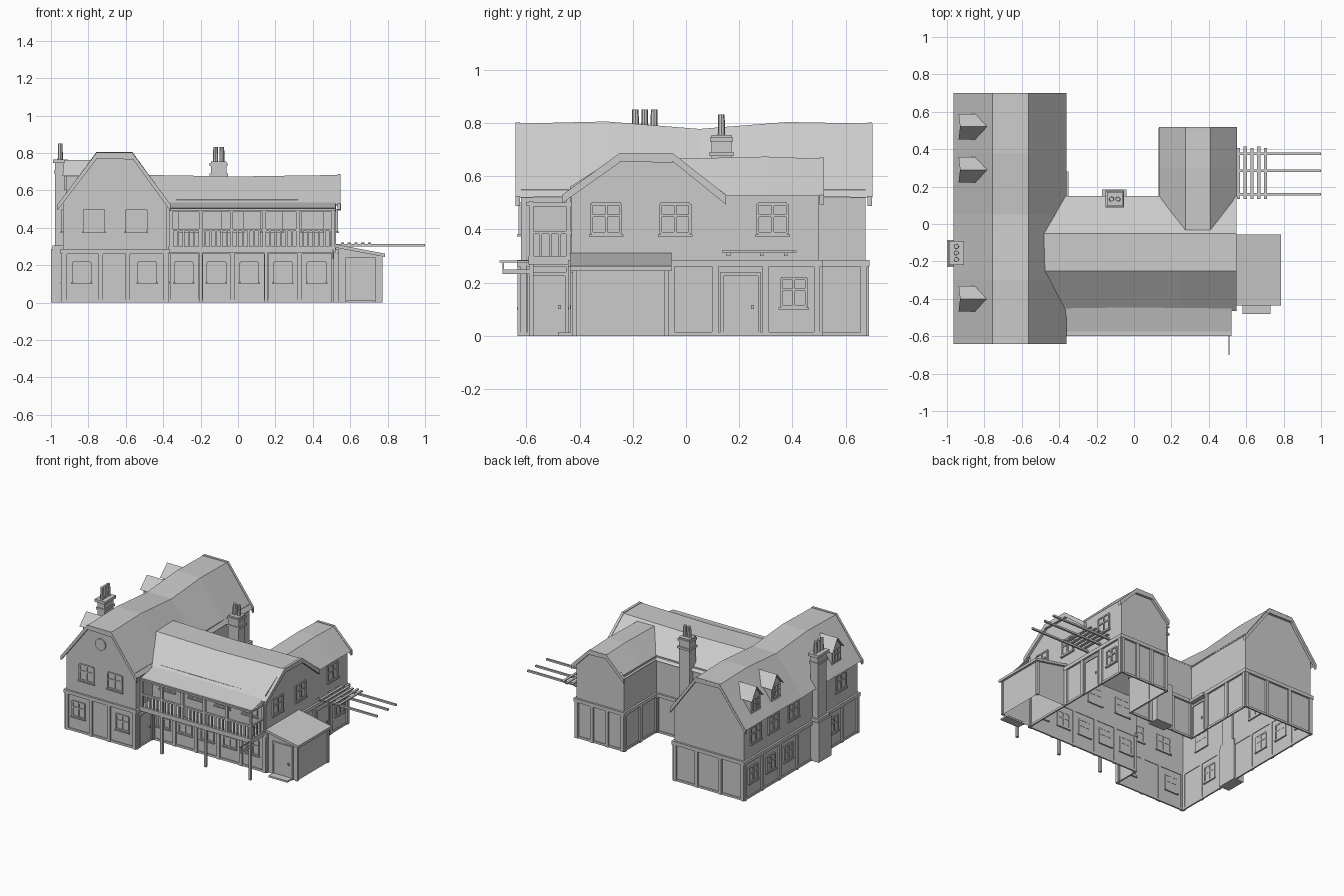
import bpy, bmesh, math
from mathutils import Matrix, Vector

if "Cube" in bpy.data.objects:
    bpy.data.objects.remove(bpy.data.objects["Cube"])

def finish(name, bm):
    me = bpy.data.meshes.new(name)
    bm.normal_update()
    bm.to_mesh(me)
    bm.free()
    ob = bpy.data.objects.new(name, me)
    bpy.context.collection.objects.link(ob)
    return ob

def add_box(bm, x0, x1, y0, y1, z0, z1):
    m = Matrix.Translation(((x0+x1)/2, (y0+y1)/2, (z0+z1)/2)) @ Matrix.Diagonal((abs(x1-x0), abs(y1-y0), abs(z1-z0), 1))
    bmesh.ops.create_cube(bm, size=1, matrix=m)

def boxes(name, items):
    bm = bmesh.new()
    for b in items:
        add_box(bm, *b)
    return finish(name, bm)

def faces(name, polys):
    bm = bmesh.new()
    for p in polys:
        bm.faces.new([bm.verts.new(v) for v in p])
    bmesh.ops.remove_doubles(bm, verts=bm.verts, dist=0.0005)
    return finish(name, bm)

# Footprint, counter-clockwise from the front left corner
FOOT = [(-.935, -.62), (-.38, -.62), (-.38, -.43), (.525, -.43), (.525, .5),
        (.145, .5), (.145, .13), (-.38, .13), (-.38, .675), (-.935, .675)]
N = len(FOOT)
TOP = .55

def edge(i):
    a, b = Vector(FOOT[i]), Vector(FOOT[(i+1) % N])
    d = (b-a).normalized()
    return a, d, Vector((d.y, -d.x)), (b-a).length

def on_wall(i, u0, u1, d0, d1, z0, z1):
    """box placed on wall i: u along the wall, d outwards"""
    a, d, n, _ = edge(i)
    p, q = a+d*u0+n*d0, a+d*u1+n*d1
    return (min(p.x, q.x), max(p.x, q.x), min(p.y, q.y), max(p.y, q.y), z0, z1)

faces("walls", [[(*FOOT[i], 0), (*FOOT[(i+1) % N], 0), (*FOOT[(i+1) % N], TOP), (*FOOT[i], TOP)] for i in range(N)])

# Ground floor timber frame: sill, storey band, posts
posts = {0: [.2, .345], 1: [], 2: [.18, .35, .53, .71], 3: [.375, .54, .73], 4: [.13, .25],
         5: [.18], 6: [.17, .36], 7: [.16, .36], 8: [.18, .37], 9: [.2, .4, .6, .93, 1.11]}
frame = []
for i in range(N):
    L = edge(i)[3]
    frame.append(on_wall(i, -.012, L+.012, -.004, .014, .26, .285))
    frame.append(on_wall(i, -.005, L+.005, -.004, .007, 0, .015))
    for u in [.008] + posts[i] + [L-.008]:
        frame.append(on_wall(i, u-.012, u+.012, -.004, .012, 0, .265))
boxes("timber_frame", frame)

# Windows: (wall, centre along wall)
def window(i, u, z0, z1, w):
    h = w/2
    zm = z0+(z1-z0)*.6
    out = [on_wall(i, u-h, u+h, -.004, .003, z0, z1)]
    out += [on_wall(i, u+s*h-.005, u+s*h+.005, -.006, .009, z0, z1) for s in (-1, 0, 1)]
    out += [on_wall(i, u-h, u+h, -.006, .009, z-.005, z+.005) for z in (z0, zm, z1)]
    out.append(on_wall(i, u-h-.01, u+h+.01, -.01, .014, z0-.012, z0-.004))
    return out

upper = [(0, .165), (0, .39), (2, .12), (2, .35), (2, .56), (2, .78), (3, .13), (3, .39), (3, .755),
         (9, .13), (9, .33), (9, .56), (9, 1.1)]
lower = [(0, .1), (0, .45), (2, .09), (2, .265), (2, .44), (2, .62), (2, .8), (3, .63+.205),
         (9, .1), (9, .3), (9, .5), (9, 1.02)]
boxes("upper_windows", [b for i, u in upper for b in window(i, u, .385, .495, .11)])
boxes("lower_windows", [b for i, u in lower for b in window(i, u, .11, .215, .095)])
bm = bmesh.new()
bmesh.ops.create_cone(bm, cap_ends=True, segments=16, radius1=.042, radius2=.042, depth=.012,
                      matrix=Matrix.Translation((-.66, -.622, .68)) @ Matrix.Rotation(math.pi/2, 4, 'X'))
finish("round_window", bm)

# Doors
def door(name, i, u, w=.13):
    h = w/2
    boxes(name, [on_wall(i, u-h, u+h, -.004, .006, 0, .225),
                 on_wall(i, u-h-.01, u-h, -.004, .012, 0, .235), on_wall(i, u+h, u+h+.01, -.004, .012, 0, .235),
                 on_wall(i, u-h-.01, u+h+.01, -.004, .012, .225, .24), on_wall(i, u+h-.025, u+h-.015, .006, .014, .1, .115)])
door("balcony_side_door", 1, .1)
door("right_side_door", 3, .635)
door("courtyard_door", 7, .08, .11)
boxes("courtyard_door_canopy", [on_wall(7, .01, .15, 0, .03, .255, .275)])

# Gambrel roofs: profile of (across, z), start per profile point, stations of (along, sag)
def roof(name, prof, starts, stations, along_x):
    def P(s, t, z):
        return (t, s, z) if along_x else (s, t, z)
    rows = []
    for k, (s, z) in enumerate(prof):
        top = 1 if k in (1, 2) else .3
        rows.append([P(s, starts[k], z)] + [P(s, t, z+dz*top) for t, dz in stations])
    faces(name, [[rows[k][j], rows[k+1][j], rows[k+1][j+1], rows[k][j+1]]
                 for k in range(3) for j in range(len(stations))])

def barge(name, prof, t, along_x, th=.018, drop=.032):
    def P(s, tt, z):
        return (tt, s, z) if along_x else (s, tt, z)
    bm = bmesh.new()
    for (s0, z0), (s1, z1) in zip(prof, prof[1:]):
        q = [(s0, z0+.004), (s1, z1+.004), (s1, z1-drop), (s0, z0-drop+.005)]
        a, b = ([bm.verts.new(P(s, tt, z)) for s, z in q] for tt in (t-th/2, t+th/2))
        bm.faces.new(a)
        bm.faces.new(b[::-1])
        for k in range(4):
            bm.faces.new((a[k], b[k], b[(k+1) % 4], a[(k+1) % 4]))
    bmesh.ops.recalc_face_normals(bm, faces=bm.faces)
    finish(name, bm)

def gable(name, prof, t, along_x):
    (a, za), (b, zb), (c, zc), (d, zd) = prof
    pts = [(a+.03, .53), (a+.03, za+.035), (b, zb-.004), (c, zc-.004), (d-.03, zd+.02), (d-.03, .53)]
    faces(name, [[(t, s, z) if along_x else (s, t, z) for s, z in pts]])

LEFT = [(-.965, .52), (-.757, .797), (-.565, .797), (-.36, .52)]
MAIN = [(-.465, .525), (-.25, .682), (-.05, .682), (.15, .525)]
BACK = [(.135, .525), (.275, .665), (.41, .665), (.55, .525)]
roof("left_wing_roof", LEFT, [-.64]*4, [(-.3, .008), (.05, -.02), (.38, .006), (.7, 0)], False)
roof("main_roof", MAIN, [-.365, -.48, -.48, -.365], [(0, -.008), (.25, -.004), (.54, 0)], True)
roof("back_wing_roof", BACK, [.15, -.04, -.04, .15], [(.3, .008), (.515, 0)], False)
for nm, prof, t, ax in [("left_front", LEFT, -.632, 0), ("left_back", LEFT, .69, 0), ("main_right", MAIN, .54, 1), ("back_wing", BACK, .51, 0)]:
    barge(nm+"_bargeboard", prof, t, ax)
for nm, prof, t, ax in [("left_front", LEFT, -.62, 0), ("left_back", LEFT, .675, 0), ("main_right", MAIN, .525, 1), ("back_wing", BACK, .5, 0)]:
    gable(nm+"_gable", prof, t, ax)

# Dormers on the left slope
for n, y in enumerate((-.4, .29, .52)):
    w, o = .052, .068
    polys = [[(-.92, y-w, .58), (-.92, y+w, .58), (-.92, y+w, .685), (-.92, y, .752), (-.92, y-w, .685)]]
    for s in (-1, 1):
        polys.append([(-.92, y+s*w, .58), (-.847, y+s*w, .68), (-.92, y+s*w, .685)])
        polys.append([(-.938, y+s*o, .677), (-.847, y+s*o, .677), (-.785, y, .762), (-.93, y, .762)])
    faces("dormer_%d" % (n+1), polys)
    boxes("dormer_window_%d" % (n+1), [(-.93, -.918, y+k*.035-.004, y+k*.035+.004, .605, .685) for k in (-1, 0, 1)]
          + [(-.93, -.918, y-.039, y+.039, z-.004, z+.004) for z in (.605, .65, .685)])

# Chimneys
def pots(name, pts, z0, z1):
    bm = bmesh.new()
    for x, y in pts:
        bmesh.ops.create_cone(bm, cap_ends=True, segments=8, radius1=.014, radius2=.012, depth=z1-z0,
                              matrix=Matrix.Translation((x, y, (z0+z1)/2)))
    finish(name, bm)
boxes("side_chimney", [(-1, -.92, -.23, -.085, 0, .285), (-.992, -.92, -.225, -.09, .285, .305), (-.978, -.92, -.205, -.105, .3, .755),
                       (-.985, -.913, -.212, -.098, .69, .705), (-.99, -.908, -.218, -.092, .745, .765)])
pots("side_chimney_pots", [(-.95, y) for y in (-.19, -.155, -.12)], .76, .85)
boxes("back_chimney", [(-.17, -.04, .1, .185, 0, .3), (-.145, -.062, .095, .17, .3, .755),
                       (-.153, -.054, .088, .178, .675, .69), (-.152, -.056, .09, .176, .73, .745)])
pots("back_chimney_pots", [(-.12, .133), (-.086, .133)], .75, .832)

# Balcony
boxes("balcony_floor", [(-.375, .52, -.59, -.43, .285, .298), (-.375, .52, -.592, -.575, .268, .3), (.505, .52, -.59, -.43, .268, .3)])
boxes("balcony_posts", [(x-.009, x+.009, -.59, -.572, .29, .505) for x in (-.36, -.2, -.035, .14, .32, .508)]
      + [(.5, .517, -.45, -.432, .29, .525)]
      + [(-.37, .52, -.59, -.572, .485, .505), (.502, .516, -.58, -.43, .485, .5)])
boxes("balcony_support_posts", [(x-.009, x+.009, -.59, -.572, 0, .285) for x in (-.2, .15, .505)])
boxes("balcony_railing", [(-.37, .515, -.59, -.575, .382, .394), (.502, .516, -.585, -.43, .382, .394)]
      + [(x-.005, x+.005, -.588, -.578, .295, .385) for x in [-.35+.029*k for k in range(30)]]
      + [(.505, .514, y-.005, y+.005, .295, .385) for y in (-.545, -.51, -.475)])
faces("balcony_roof", [[(-.365, -.43, .54), (-.365, -.595, .5), (.52, -.595, .5), (.52, -.43, .54)]])
boxes("balcony_gutter", [(-.365, .52, -.6, -.588, .49, .502)])
boxes("sign_bracket", [(.504, .511, -.7, -.585, .275, .283), (.504, .511, -.69, -.585, .232, .25), (.504, .511, -.69, -.684, .24, .28)])

# Lean-to shed
x0, x1, y0, y1, h0, h1 = .525, .765, -.42, -.07, .295, .25
faces("shed_walls", [[(x0, y, 0), (x1, y, 0), (x1, y, h1), (x0, y, h0)] for y in (y0, y1)]
      + [[(x1, y0, 0), (x1, y1, 0), (x1, y1, h1), (x1, y0, h1)]])
r = boxes("shed_roof", [(.525, .785, -.435, -.055, -.009, .009)])
for v in r.data.vertices:
    v.co.z += .302-(v.co.x-.525)*.19
boxes("shed_door", [(.585, .725, -.428, -.418, .01, .23), (.575, .587, -.433, -.418, 0, .24), (.723, .735, -.433, -.418, 0, .24),
                    (.575, .735, -.433, -.418, .228, .24), (.7, .71, -.436, -.426, .1, .115), (.58, .73, -.48, -.42, 0, .012)])
boxes("shed_corner_posts", [(.752, .772, -.427, -.41, 0, .245), (.752, .772, -.08, -.063, 0, .245)])

# Pergola beams
boxes("pergola_beams", [(.52, 1, y-.007, y+.007, .3, .313) for y in (.16, .285, .375)])
boxes("pergola_slats", [(.55+k*.036, .568+k*.036, .135, .405+.01*(k % 2), .313, .321) for k in range(5)])
